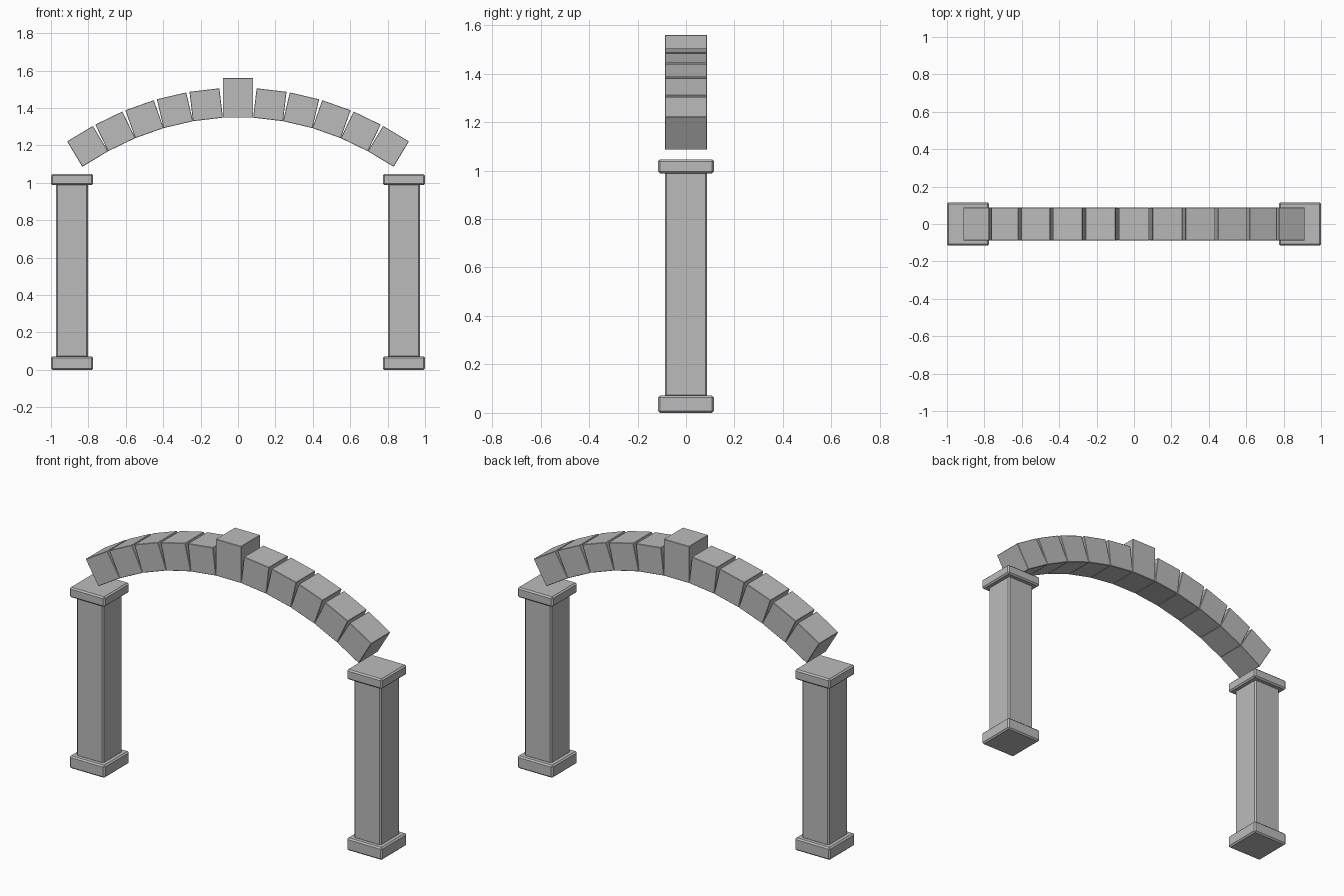
import bpy
from math import sin, cos, radians

cube = bpy.data.objects.get("Cube")
if cube:
    bpy.data.objects.remove(cube, do_unlink=True)

# Single stone colour
stone = bpy.data.materials.new("grey stone")
stone.use_nodes = True
stone.diffuse_color = (0.5, 0.5, 0.5, 1)
stone.node_tree.nodes["Principled BSDF"].inputs["Base Color"].default_value = stone.diffuse_color


def block(name, centre, size, bevel, tilt=0.0):
    """Bevelled stone box, tilted about the y axis."""
    bpy.ops.mesh.primitive_cube_add(size=1, location=centre)
    ob = bpy.context.object
    ob.name = name
    ob.scale = size
    bpy.ops.object.transform_apply(location=False, rotation=False, scale=True)
    ob.rotation_euler.y = tilt
    ob.data.materials.append(stone)
    mod = ob.modifiers.new("edge bevel", "BEVEL")
    mod.width = bevel
    mod.segments = 1
    return ob


DEPTH = 0.175
KEY_HALF, KEY_BOTTOM, KEY_TOP = 0.081, 1.348, 1.56
STONE_W, STONE_H = 0.161, 0.158

# Keystone
block("keystone", (0, 0, (KEY_BOTTOM + KEY_TOP) / 2),
      (KEY_HALF * 2, DEPTH, KEY_TOP - KEY_BOTTOM), 0.002)

for side, label in ((1, "left"), (-1, "right")):
    # Pillar: plinth, shaft and cap
    x = side * 0.887
    for part, low, high, width, depth in (("base", 0, 0.072, 0.226, 0.23),
                                          ("shaft", 0.065, 0.995, 0.172, DEPTH),
                                          ("cap", 0.988, 1.046, 0.226, 0.23)):
        block(f"{label}_pillar_{part}", (x, 0, (low + high) / 2),
              (width, depth, high - low), 0.008)

    # Arch stones, each hinged on the lower corner of the one before
    px, pz = KEY_HALF, KEY_BOTTOM
    for i, degrees in enumerate((6.7, 13.2, 19.5, 25.8, 31)):
        a = radians(degrees)
        cx = px + cos(a) * STONE_W / 2 + sin(a) * STONE_H / 2
        cz = pz - sin(a) * STONE_W / 2 + cos(a) * STONE_H / 2
        block(f"{label}_arch_stone_{i + 1}", (side * cx, 0, cz),
              (STONE_W, DEPTH, STONE_H), 0.002, side * a)
        px += cos(a) * STONE_W
        pz -= sin(a) * STONE_W
